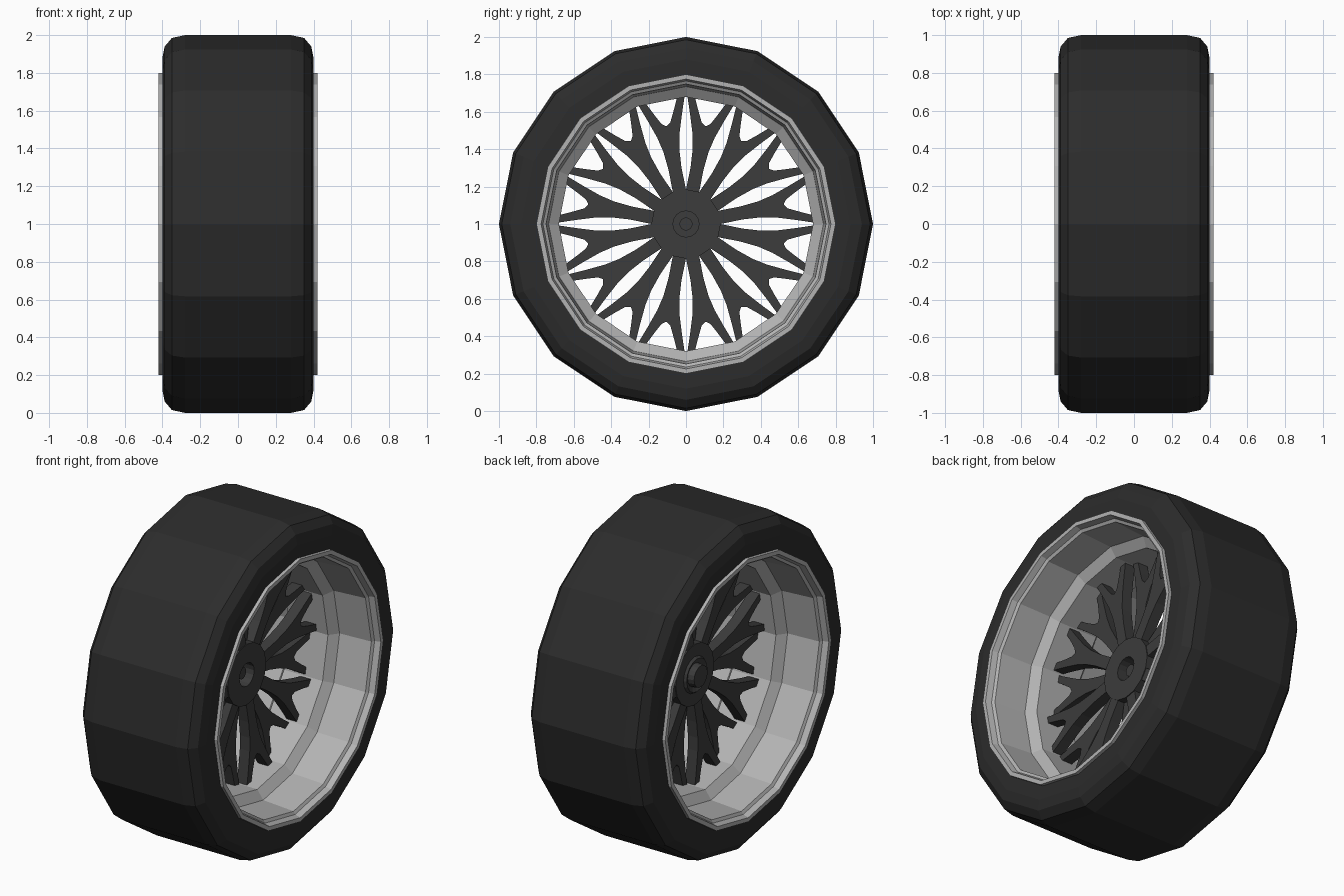
import bpy, bmesh, math

if "Cube" in bpy.data.objects:
    bpy.data.objects.remove(bpy.data.objects["Cube"])

SIDES = 16
CENTRE_Z = 1.0


def material(name, v):
    m = bpy.data.materials.new(name)
    m.diffuse_color = (v, v, v, 1)
    m.use_nodes = True
    m.node_tree.nodes["Principled BSDF"].inputs["Base Color"].default_value = m.diffuse_color
    return m


RUBBER = material("rubber", 0.025)
DARK = material("dark_metal", 0.045)
LIGHT = material("light_metal", 0.45)


def finish(bm, name, mat):
    bmesh.ops.remove_doubles(bm, verts=bm.verts, dist=1e-5)
    bmesh.ops.recalc_face_normals(bm, faces=bm.faces)
    me = bpy.data.meshes.new(name)
    bm.to_mesh(me)
    bm.free()
    me.materials.append(mat)
    ob = bpy.data.objects.new(name, me)
    ob.location.z = CENTRE_Z
    bpy.context.collection.objects.link(ob)
    return ob


def lathe(name, profile, mat, closed=True):
    """Spin an (x, radius) profile around the x axis."""
    bm = bmesh.new()
    rings = []
    for i in range(SIDES):
        a = 2 * math.pi * i / SIDES
        rings.append([bm.verts.new((x, r * math.cos(a), r * math.sin(a))) if r > 0 else None
                      for x, r in profile])
    # points on the axis are shared by every ring
    for j, (x, r) in enumerate(profile):
        if r == 0:
            v = bm.verts.new((x, 0, 0))
            for ring in rings:
                ring[j] = v
    n = len(profile)
    for i in range(SIDES):
        p, q = rings[i], rings[(i + 1) % SIDES]
        for j in range(n if closed else n - 1):
            k = (j + 1) % n
            corners = list(dict.fromkeys([p[j], p[k], q[k], q[j]]))
            bm.faces.new(corners)
    return finish(bm, name, mat)


def mirrored(half):
    return half + [(-x, r) for x, r in reversed(half)]


# Tyre with rounded shoulders
lathe("tire", mirrored([(0.39, 0.78), (0.40, 0.80), (0.40, 0.88), (0.388, 0.94),
                        (0.35, 0.985), (0.28, 1.0)]), RUBBER)

# Rim: lips on both sides, stepped barrel between them
inner = [(0.42, 0.80), (0.42, 0.775), (0.385, 0.765), (0.375, 0.748),
         (0.17, 0.735), (0.13, 0.68)]
outer = [(-0.38, 0.80), (-0.36, 0.775), (0.36, 0.775), (0.38, 0.80)]
lathe("rim", mirrored(inner) + outer, LIGHT)

# Hub with recessed bore on one face and a nut on the other
lathe("hub", [(0.03, 0), (0.03, 0.035), (-0.02, 0.035), (-0.02, 0.07), (0.06, 0.07),
              (0.06, 0.185), (-0.06, 0.185), (-0.06, 0.11), (-0.075, 0.10),
              (-0.06, 0.07), (-0.10, 0.065), (-0.10, 0)], DARK, closed=False)

# Forked spokes: half outline as (radius, sideways)
HALF = [(0.15, 0.036), (0.30, 0.035), (0.40, 0.043), (0.48, 0.060), (0.58, 0.093),
        (0.672, 0.126), (0.68, 0.088), (0.60, 0.050), (0.55, 0.024), (0.532, 0.0)]
OUTLINE = HALF + [(u, -v) for u, v in reversed(HALF[:-1])]


def spokes(name, x0, x1, start):
    bm = bmesh.new()
    for k in range(8):
        a = math.radians(start + 45 * k)
        c, s = math.cos(a), math.sin(a)
        verts = [bm.verts.new((x0, u * c - v * s, u * s + v * c)) for u, v in OUTLINE]
        face = bm.faces.new(verts)
        ext = bmesh.ops.extrude_face_region(bm, geom=[face], use_keep_orig=True)
        moved = [g for g in ext["geom"] if isinstance(g, bmesh.types.BMVert)]
        bmesh.ops.translate(bm, verts=moved, vec=(x1 - x0, 0, 0))
    return finish(bm, name, DARK)


# Two interleaved sets of eight, one toward each face
spokes("outer_spokes", -0.012, 0.055, 11.25)
spokes("inner_spokes", -0.055, 0.012, -11.25)
